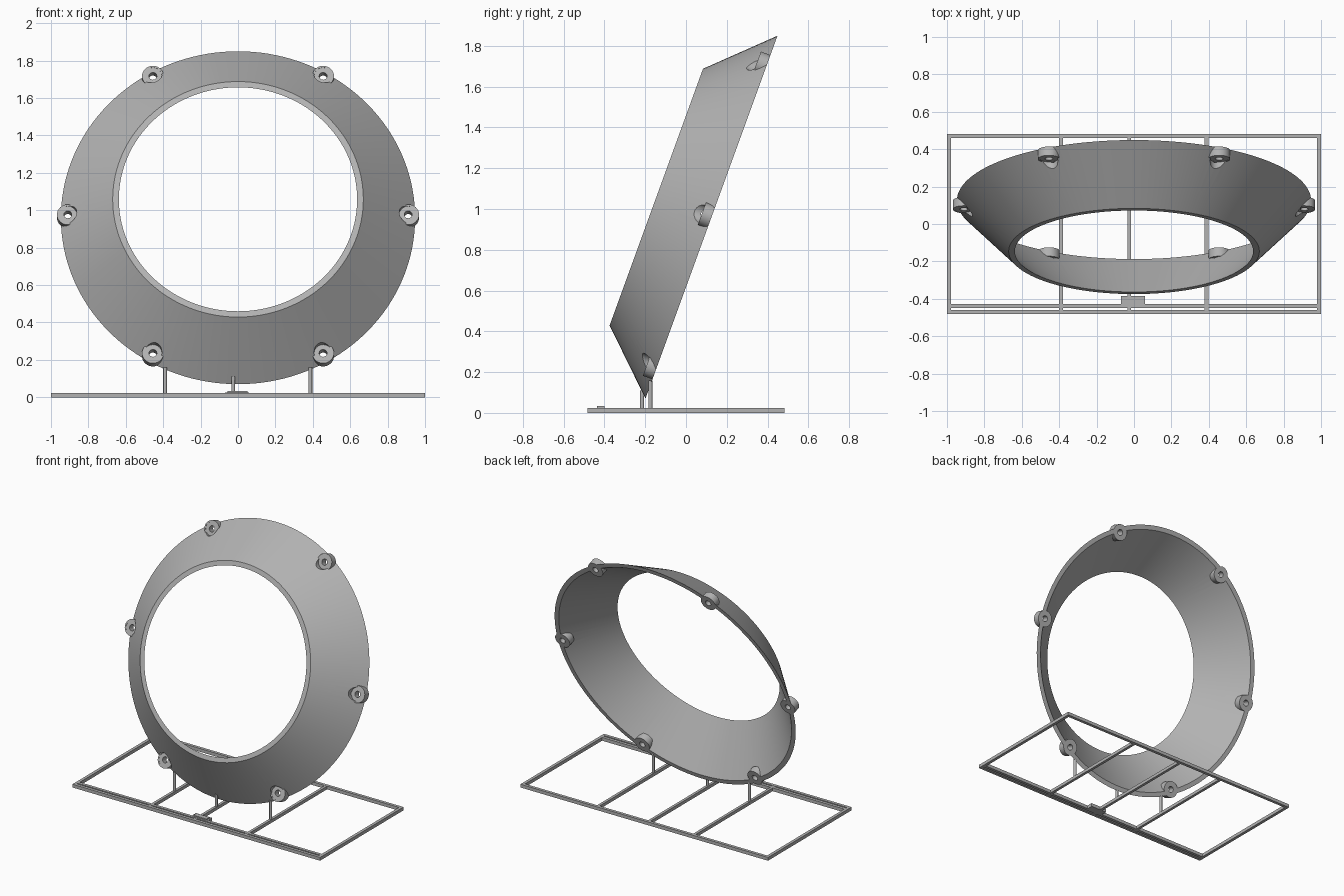
import bpy, bmesh, math
from mathutils import Matrix, Vector

cube = bpy.data.objects.get("Cube")
if cube:
    bpy.data.objects.remove(cube, do_unlink=True)

grey = bpy.data.materials.new("plain grey")
grey.use_nodes = True
colour = (0.45, 0.45, 0.45, 1)
grey.diffuse_color = colour
grey.node_tree.nodes["Principled BSDF"].inputs["Base Color"].default_value = colour

# Ring frame: the axis leans back from the horizontal
PLACE = Matrix.Translation((0, 0.125, 0.96)) @ Matrix.Rotation(math.radians(70), 4, 'X')
BACK_R, FRONT_R, DEPTH, WALL = 0.947, 0.67, 0.288, 0.033
LUG_CIRCLE, LUG_R, LUG_H = 0.91, 0.058, 0.05


def finish(name, bm, matrix=Matrix()):
    mesh = bpy.data.meshes.new(name)
    bmesh.ops.recalc_face_normals(bm, faces=bm.faces)
    bm.to_mesh(mesh)
    bm.free()
    mesh.materials.append(grey)
    obj = bpy.data.objects.new(name, mesh)
    bpy.context.collection.objects.link(obj)
    obj.matrix_world = matrix
    return obj


def add_cylinder(bm, x, y, low, high, radius, sides=32):
    place = Matrix.Translation((x, y, (low + high) / 2))
    bmesh.ops.create_cone(bm, cap_ends=True, segments=sides, radius1=radius,
                          radius2=radius, depth=high - low, matrix=place)


def add_box(bm, x0, x1, y0, y1, z0, z1):
    size = Matrix.Diagonal((x1 - x0, y1 - y0, z1 - z0, 1))
    centre = Vector((x0 + x1, y0 + y1, z0 + z1)) / 2
    bmesh.ops.create_cube(bm, size=1, matrix=Matrix.Translation(centre) @ size)


def six_cylinders(name, low, high, radius):
    bm = bmesh.new()
    for i in range(6):
        a = math.radians(60 * i)
        add_cylinder(bm, LUG_CIRCLE * math.cos(a), LUG_CIRCLE * math.sin(a), low, high, radius)
    return finish(name, bm, PLACE)


def smooth(obj):
    bpy.ops.object.select_all(action='DESELECT')
    obj.select_set(True)
    bpy.context.view_layer.objects.active = obj
    bpy.ops.object.shade_smooth_by_angle(angle=math.radians(30))


# Conical ring: four-sided wall section turned around the axis
bm = bmesh.new()
section = [(BACK_R, 0), (FRONT_R, DEPTH), (FRONT_R - WALL, DEPTH), (BACK_R - WALL, 0)]
steps = 144
loops = []
for i in range(steps):
    a = 2 * math.pi * i / steps
    loops.append([bm.verts.new((r * math.cos(a), r * math.sin(a), z)) for r, z in section])
for i, loop in enumerate(loops):
    after = loops[(i + 1) % steps]
    for k in range(4):
        n = (k + 1) % 4
        bm.faces.new((loop[k], after[k], after[n], loop[n]))
ring = finish("conical_ring", bm, PLACE)

# Bolt lugs, clearance pockets above them and through holes
tools = [
    (six_cylinders("lug_solids", 0, LUG_H, LUG_R), 'UNION'),
    (six_cylinders("pocket_cutter", LUG_H - 0.001, 0.2, 0.048), 'DIFFERENCE'),
    (six_cylinders("bolt_hole_cutter", -0.1, 0.2, 0.021), 'DIFFERENCE'),
]
for tool, operation in tools:
    mod = ring.modifiers.new(tool.name, 'BOOLEAN')
    mod.operation = operation
    mod.solver = 'EXACT'
    mod.object = tool

# Bake the booleans, then drop the helpers
bpy.context.view_layer.update()
graph = bpy.context.evaluated_depsgraph_get()
baked = bpy.data.meshes.new_from_object(ring.evaluated_get(graph))
ring.modifiers.clear()
ring.data = baked
for tool, operation in tools:
    bpy.data.objects.remove(tool, do_unlink=True)
smooth(ring)

# Base frame: outer bars, doubled front bar and three cross bars
TOP, BAR = 0.024, 0.022
frame = bmesh.new()
for y in (-0.482, -0.45, 0.482 - BAR):
    add_box(frame, -1, 1, y, y + BAR, 0, TOP)
for x in (-1, 1 - BAR):
    add_box(frame, x, x + BAR, -0.482, 0.482, 0, TOP)
for x in (-0.39, -0.025, 0.387):
    add_box(frame, x - 0.01, x + 0.01, -0.482, 0.482, 0, TOP - 0.001)
finish("base_frame", frame)

# Support posts reaching up into the rim
posts = bmesh.new()
for x, y, high in ((-0.39, -0.175, 0.16), (0.387, -0.175, 0.16), (-0.025, -0.215, 0.11)):
    add_cylinder(posts, x, y, 0.01, high, 0.01, 16)
smooth(finish("support_posts", posts))

# Blank tag with a raised pad
tag = bmesh.new()
add_box(tag, -0.07, 0.06, -0.445, -0.385, 0, TOP + 0.001)
add_box(tag, -0.055, 0.05, -0.436, -0.4, TOP, TOP + 0.009)
finish("blank_tag", tag)
